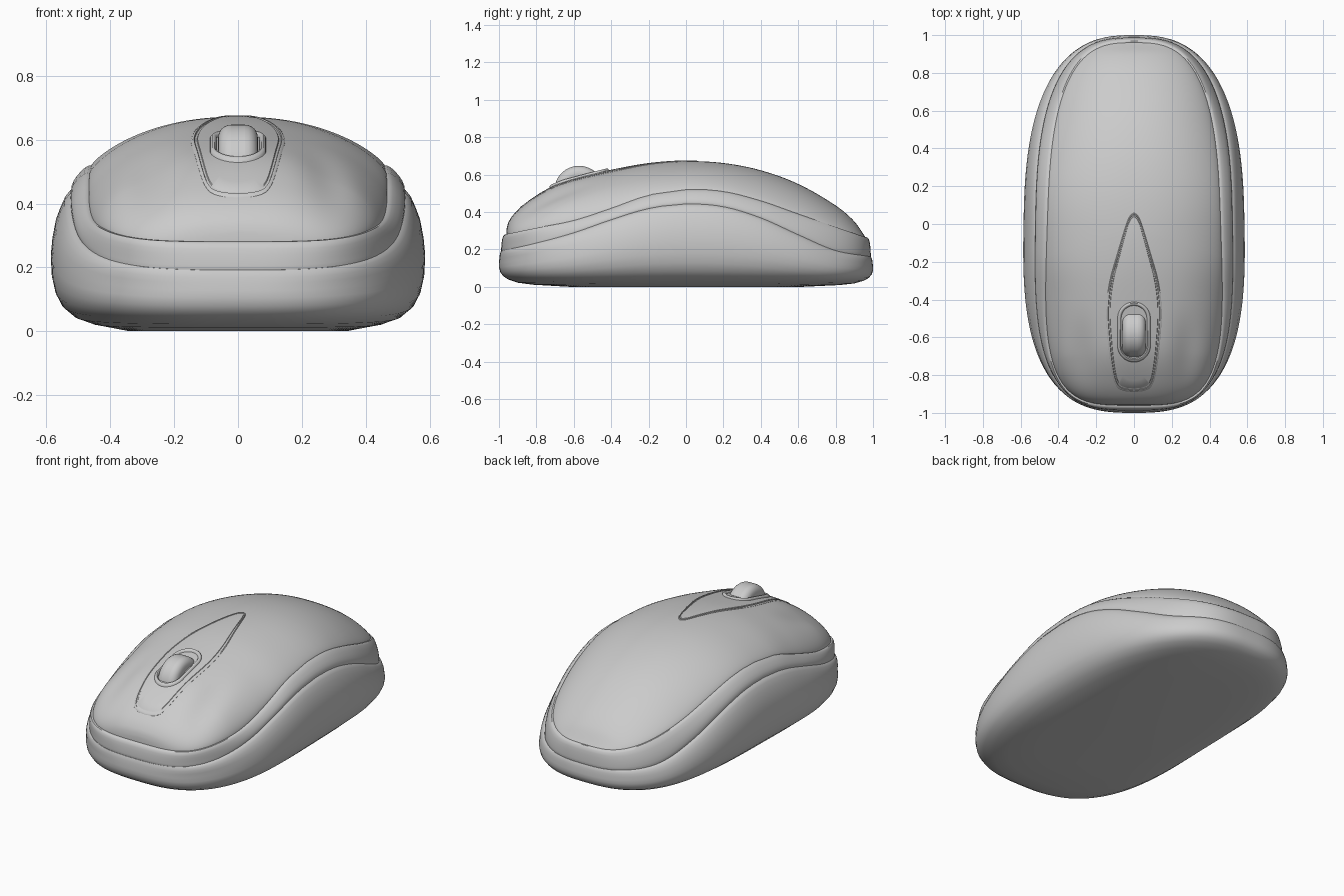
import bpy, bmesh, math

if "Cube" in bpy.data.objects:
    bpy.data.objects.remove(bpy.data.objects["Cube"])

N = 160  # points around each ring

def curve(pts):
    """Smooth interpolation through (y, z) points."""
    n = len(pts)
    m = []
    for i in range(n):
        a, b = pts[max(i - 1, 0)], pts[min(i + 1, n - 1)]
        m.append((b[1] - a[1]) / (b[0] - a[0]))
    def f(y):
        y = min(max(y, pts[0][0]), pts[-1][0])
        i = 0
        while i < n - 2 and y > pts[i + 1][0]:
            i += 1
        (y0, z0), (y1, z1) = pts[i], pts[i + 1]
        h = y1 - y0
        t = (y - y0) / h
        return ((2*t**3 - 3*t*t + 1) * z0 + (t**3 - 2*t*t + t) * h * m[i]
                + (3*t*t - 2*t**3) * z1 + (t**3 - t*t) * h * m[i + 1])
    return f

seam_low = curve([(-1, .19), (-.8, .235), (-.6, .29), (-.4, .36), (-.2, .42), (0, .445),
                  (.2, .43), (.4, .37), (.6, .28), (.8, .195), (1, .16)])
seam_high = curve([(-.97, .28), (-.8, .315), (-.6, .355), (-.4, .42), (-.2, .49), (0, .52),
                   (.2, .51), (.4, .46), (.6, .39), (.8, .32), (.96, .265)])
ridge = curve([(-.965, .285), (-.95, .345), (-.9, .41), (-.8, .485), (-.7, .54), (-.6, .575),
               (-.4, .622), (-.2, .658), (0, .672), (.2, .662), (.4, .623), (.6, .55),
               (.8, .435), (.9, .35), (.96, .265)])

def outline(a, b, nf, nb, taper=.03):
    """Egg-like superellipse, squarer at the front."""
    pts = []
    for i in range(N):
        t = 2 * math.pi * i / N
        c, s = math.cos(t), math.sin(t)
        n = nb if s > 0 else nf
        y = b * math.copysign(abs(s) ** (2 / n), s)
        x = a * math.copysign(abs(c) ** (2 / n), c) * (1 - taper * y)
        pts.append((x, y))
    return pts

def smooth(ob, angle=45):
    bpy.ops.object.select_all(action='DESELECT')
    ob.select_set(True)
    bpy.context.view_layer.objects.active = ob
    bpy.ops.object.shade_smooth_by_angle(angle=math.radians(angle))

def loft(name, rings, cap_start=False, cap_end=False, angle=45):
    bm = bmesh.new()
    rows = [[bm.verts.new(p) for p in r] for r in rings]
    for r0, r1 in zip(rows, rows[1:]):
        k = len(r0)
        for i in range(k):
            bm.faces.new((r0[i], r0[(i + 1) % k], r1[(i + 1) % k], r1[i]))
    if cap_start:
        bm.faces.new(rows[0][::-1])
    if cap_end:
        bm.faces.new(rows[-1])
    bmesh.ops.remove_doubles(bm, verts=bm.verts, dist=1e-6)
    bmesh.ops.recalc_face_normals(bm, faces=bm.faces)
    me = bpy.data.meshes.new(name)
    bm.to_mesh(me)
    bm.free()
    ob = bpy.data.objects.new(name, me)
    bpy.context.collection.objects.link(ob)
    smooth(ob, angle)
    return ob

# Lower body: half width, half length, height as a share of the low seam
rings = [[(x, y, 0) for x, y in outline(.34, .62, 2.5, 2.4)]]
for a, b, f in [(.45, .82, .05), (.51, .9, .105), (.55, .948, .19), (.571, .977, .29),
                (.582, .993, .41), (.585, 1, .55), (.58, 1, .67), (.57, .998, .79),
                (.555, .996, .88), (.541, .993, .95), (.525, .989, .995), (.51, .98, 1.0),
                (.49, .96, .96)]:
    k = min(max((f - .7) / .3, 0), 1)
    rings.append([(x, y, f * seam_low(y)) for x, y in outline(a, b, 2.8 + .4 * k, 2.65 + .15 * k)])
loft("lower_body", rings, cap_start=True)

# Middle band between the two seams
rings = []
for a, b, f in [(.51, .978, -.25), (.522, .988, -.03), (.521, .988, .15), (.515, .987, .35),
                (.505, .985, .55), (.492, .982, .75), (.478, .977, .92), (.466, .969, 1.0),
                (.452, .955, .98), (.44, .945, .85)]:
    k = min(max((.522 - a) / .056, 0), 1)
    rings.append([(x, y, seam_low(y) + f * (seam_high(y) - seam_low(y)))
                  for x, y in outline(a, b, 3.2 + .6 * k, 2.8 + .2 * k, .03 + .04 * k)])
loft("middle_band", rings)

# Top shell with two finger hollows
A, B, NF, NB, TAPER = .459, .96, 3.8, 3.0, .07

def top_z(x, y):
    n = NB if y > 0 else NF
    w = A * (1 - TAPER * y) * max(1 - (abs(y) / B) ** n, 0) ** (1 / n)
    u = min(abs(x) / w, 1) if w > 1e-5 else 1
    front = min(max((-y - .1) / .6, 0), 1)
    z = seam_high(y) + (ridge(y) - seam_high(y)) * (1 - u ** (2.2 + .4 * front)) ** (.8 - .15 * front)
    hollow = math.exp(-((abs(x) - .28) / .075) ** 2 - ((y + .7) / .17) ** 2)
    return z - .022 * hollow

edge = outline(A, B, NF, NB, TAPER)
rings = [[(x * .98, y * .99, seam_high(y) - .04) for x, y in edge],
         [(x, y, seam_high(y) - .012) for x, y in edge]]
M = 44
for j in range(M):
    s = math.cos(j / M * math.pi / 2)
    rings.append([(x * s, y * s, top_z(x * s, y * s)) for x, y in edge])
loft("top_shell", rings, cap_end=True, angle=60)

# Teardrop panel around the wheel
half_width = curve([(-.89, .0), (-.885, .05), (-.865, .09), (-.78, .118), (-.6, .14), (-.45, .147),
                    (-.3, .128), (-.15, .086), (0, .04), (.045, .02), (.06, 0)])
ys = [-.415 + .475 * math.cos(math.pi * i / 50) for i in range(51)]
drop = [(half_width(y), y) for y in ys] + [(-half_width(y), y) for y in ys[1:-1][::-1]]
rings = []
for inset, h in [(0, -.015), (0, .001), (.004, .004), (.01, .004), (.013, -.002), (.018, -.002),
                 (.021, .003), (.06, .004), (.1, .004), (.147, .004)]:
    kx, ky = 1 - inset / .147, 1 - min(inset, .1) / .475
    rings.append([(x * kx, -.415 + (y + .415) * ky, top_z(x * kx, -.415 + (y + .415) * ky) + h)
                  for x, y in drop])
loft("teardrop_panel", rings, angle=35)

# Raised collar around the wheel
def stadium(r, half):
    pts = []
    for i in range(48):
        t = 2 * math.pi * (i + .5) / 48
        pts.append((r * math.cos(t), -.572 + r * math.sin(t) + math.copysign(half, math.sin(t))))
    return pts

rings = []
for r, h in [(.088, -.01), (.087, .01), (.081, .016), (.074, .016), (.068, .009), (.067, -.01)]:
    rings.append([(x, y, top_z(x, y) + h) for x, y in stadium(r, .072)])
loft("wheel_collar", rings, angle=50)

# Scroll wheel
bpy.ops.mesh.primitive_cylinder_add(vertices=64, radius=.132, depth=.124,
                                    location=(0, -.572, .515), rotation=(0, math.pi / 2, 0))
wheel = bpy.context.object
wheel.name = "scroll_wheel"
bev = wheel.modifiers.new("rounding", 'BEVEL')
bev.width = .04
bev.segments = 6
smooth(wheel, 50)
